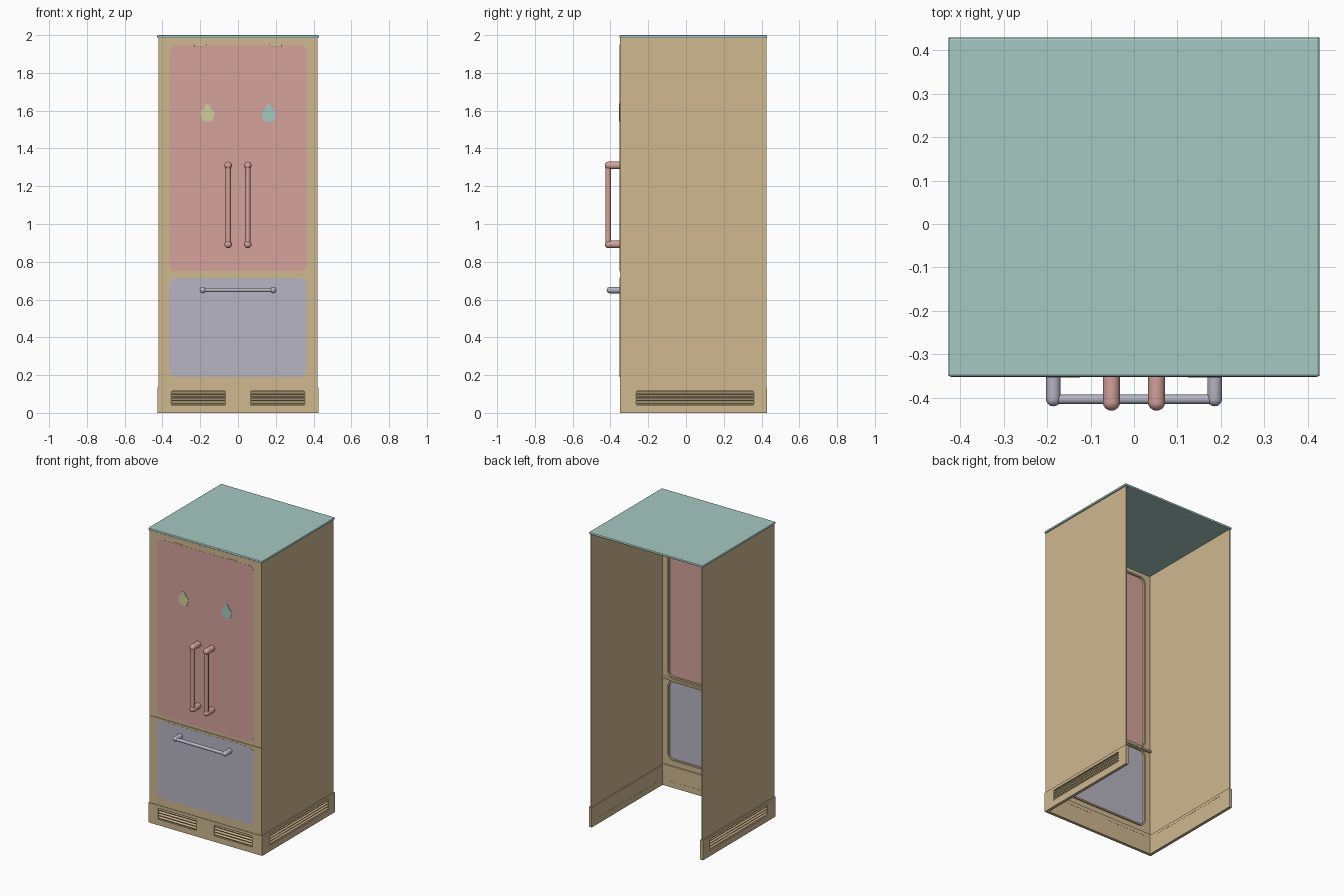
import bpy, bmesh, math
from mathutils import Matrix

if "Cube" in bpy.data.objects:
    bpy.data.objects.remove(bpy.data.objects["Cube"])

def mat(name, rgb):
    m = bpy.data.materials.new(name)
    m.diffuse_color = (*rgb, 1)
    m.use_nodes = True
    m.node_tree.nodes["Principled BSDF"].inputs["Base Color"].default_value = m.diffuse_color
    return m

TAN = mat("tan", (0.62, 0.48, 0.28))
TEAL = mat("teal", (0.38, 0.58, 0.54))
ROSE = mat("rose", (0.66, 0.36, 0.33))
LILAC = mat("lilac", (0.47, 0.46, 0.54))
LIME = mat("lime", (0.62, 0.62, 0.32))

# (u, v, depth) space: depth 0 is the outer face, positive goes inwards
FRONT = Matrix(((1, 0, 0, 0), (0, 0, 1, -0.35), (0, 1, 0, 0), (0, 0, 0, 1)))
def side(s, x):
    return Matrix(((0, 0, -s, s * x), (1, 0, 0, 0), (0, 1, 0, 0), (0, 0, 0, 1)))

def finish(name, bm, material, bevel=0, smooth=False):
    bmesh.ops.recalc_face_normals(bm, faces=bm.faces)
    me = bpy.data.meshes.new(name)
    bm.to_mesh(me)
    bm.free()
    ob = bpy.data.objects.new(name, me)
    bpy.context.collection.objects.link(ob)
    me.materials.append(material)
    if bevel:
        b = ob.modifiers.new("bevel", 'BEVEL')
        b.width, b.segments, b.limit_method = bevel, 2, 'ANGLE'
    if smooth:
        bpy.context.view_layer.objects.active = ob
        ob.select_set(True)
        bpy.ops.object.shade_smooth_by_angle(angle=math.radians(40))
        ob.select_set(False)
    return ob

def box(name, lo, hi, material, bevel=0, tilt=None):
    bm = bmesh.new()
    c = [(a + b) / 2 for a, b in zip(lo, hi)]
    sz = [b - a for a, b in zip(lo, hi)]
    m = Matrix.Translation(c) @ (tilt or Matrix()) @ Matrix.Diagonal((*sz, 1))
    bmesh.ops.create_cube(bm, size=1, matrix=m)
    return finish(name, bm, material, bevel)

def rounded(u0, u1, v0, v1, r, n=6):
    pts = []
    for i, (cu, cv) in enumerate(((u1-r, v1-r), (u0+r, v1-r), (u0+r, v0+r), (u1-r, v0+r))):
        for k in range(n + 1):
            a = math.pi / 2 * (i + k / n)
            pts.append((cu + r * math.cos(a), cv + r * math.sin(a)))
    return pts

def slab(name, outline, d0, d1, M, material):
    bm = bmesh.new()
    a, b = ([bm.verts.new(M @ Matrix.Translation((u, v, d)).translation) for u, v in outline]
            for d in (d0, d1))
    bm.faces.new(a)
    bm.faces.new(b)
    n = len(a)
    for i in range(n):
        j = (i + 1) % n
        bm.faces.new((a[i], a[j], b[j], b[i]))
    return finish(name, bm, material)

def frame(name, outer, inner, d0, d1, M, material):
    # plate with a rounded opening
    bm = bmesh.new()
    loops = [[bm.verts.new(M @ Matrix.Translation((u, v, d)).translation) for u, v in o]
             for o, d in ((outer, d0), (inner, d0), (inner, d1), (outer, d1))]
    n = len(outer)
    for k in range(4):
        p, q = loops[k], loops[(k + 1) % 4]
        for i in range(n):
            j = (i + 1) % n
            bm.faces.new((p[i], p[j], q[j], q[i]))
    return finish(name, bm, material)

# open-backed cabinet shell
for s, lab in ((-1, "left"), (1, "right")):
    x0, x1 = sorted((s * 0.414, s * 0.42))
    box(f"{lab}_wall", (x0, -0.347, 0.13), (x1, 0.426, 1.987), TAN)
box("top_panel", (-0.428, -0.352, 1.984), (0.428, 0.43, 2.0), TEAL, 0.006)

# door and drawer fronts: frame, inner rim and coloured panel
for lab, z0, z1, p0, p1, col in (("door", 0.734, 1.985, 0.75, 1.945, ROSE),
                                 ("drawer", 0.137, 0.728, 0.19, 0.715, LILAC)):
    hole = rounded(-0.362, 0.362, p0, p1, 0.035)
    frame(f"{lab}_frame", rounded(-0.42, 0.42, z0, z1, 0.003), hole, 0, 0.008, FRONT, TAN)
    frame(f"{lab}_inner_rim", rounded(-0.372, 0.372, p0 - 0.01, p1 + 0.01, 0.045),
          hole, 0.008, 0.018, FRONT, TAN)
    slab(f"{lab}_panel", hole, -0.001, 0.006, FRONT, col)

# dividing ledges behind the seams
box("door_seam_ledge", (-0.415, -0.346, 0.724), (0.415, -0.325, 0.738), TAN, 0.003)
box("plinth_seam_ledge", (-0.415, -0.346, 0.128), (0.415, -0.33, 0.142), TAN, 0.003)

# plinth plates with louvred vents
def vent(name, u0, u1, h0, h1, M):
    hole = rounded(h0, h1, 0.04, 0.115, 0.008)
    frame(name + "_plate", rounded(u0, u1, 0.0, 0.135, 0.003), hole, 0, 0.02, M, TAN)
    slab(name + "_back", hole, 0.015, 0.019, M, TAN)
    for k in range(4):
        v = 0.05 + k * 0.0185
        bm = bmesh.new()
        m = (M @ Matrix.Translation(((h0 + h1) / 2, v, 0.009)) @ Matrix.Rotation(-0.5, 4, 'X')
             @ Matrix.Diagonal((h1 - h0, 0.008, 0.014, 1)))
        bmesh.ops.create_cube(bm, size=1, matrix=m)
        finish(f"{name}_slat_{k}", bm, TAN)

vent("front_left_vent", -0.424, 0, -0.355, -0.065, FRONT)
vent("front_right_vent", 0, 0.424, 0.065, 0.355, FRONT)
vent("left_vent", -0.35, 0.43, -0.265, 0.36, side(-1, 0.427))
vent("right_vent", -0.35, 0.43, -0.265, 0.36, side(1, 0.427))

# handles
def post(name, x, z, r, tip, material):
    bm = bmesh.new()
    prof = [(r, -0.347)] + [(r * math.cos(a * math.pi / 12), tip + r - r * math.sin(a * math.pi / 12))
                            for a in range(7)]
    vs = [bm.verts.new((x + p, y, z)) for p, y in prof]
    es = [bm.edges.new(e) for e in zip(vs, vs[1:])]
    bmesh.ops.spin(bm, geom=vs + es, cent=(x, 0, z), axis=(0, 1, 0),
                   angle=math.tau, steps=20, use_duplicate=False)
    bmesh.ops.remove_doubles(bm, verts=bm.verts, dist=1e-5)
    finish(name, bm, material, smooth=True)

def bar(name, centre, length, r, axis, material):
    bm = bmesh.new()
    rot = Matrix.Rotation(math.pi / 2, 4, 'Y') if axis == 'X' else Matrix()
    bmesh.ops.create_cone(bm, cap_ends=True, segments=20, radius1=r, radius2=r, depth=length,
                          matrix=Matrix.Translation(centre) @ rot)
    finish(name, bm, material, smooth=True)

for s, lab in ((-1, "left"), (1, "right")):
    x = s * 0.052
    bar(f"{lab}_door_handle_bar", (x, -0.412, 1.10), 0.42, 0.014, 'Z', ROSE)
    for z, e in ((0.892, "lower"), (1.31, "upper")):
        post(f"{lab}_door_handle_{e}_post", x, z, 0.02, -0.43, ROSE)
    post(f"drawer_handle_{lab}_post", s * 0.186, 0.65, 0.017, -0.42, LILAC)
    # top hinge cover
    box(f"{lab}_hinge", (s * 0.2 - 0.033, -0.353, 1.94), (s * 0.2 + 0.033, -0.343, 1.95), TAN, 0.003)
bar("drawer_handle_bar", (0, -0.404, 0.65), 0.37, 0.011, 'X', LILAC)

# small fruit-shaped magnets: lobed body with a leafy tip
for s, lab, col in ((-1, "left", LIME), (1, "right", TEAL)):
    pts = []
    for i in range(40):
        a = math.tau * i / 40
        r = 0.037 + 0.003 * math.cos(5 * (a - math.pi / 2)) + 0.016 * max(0, math.sin(a)) ** 14
        pts.append((s * 0.163 + r * math.cos(a), 1.575 + 0.004 + 1.05 * r * math.sin(a)))
    slab(f"{lab}_magnet", pts, -0.004, 0.002, FRONT, col)
